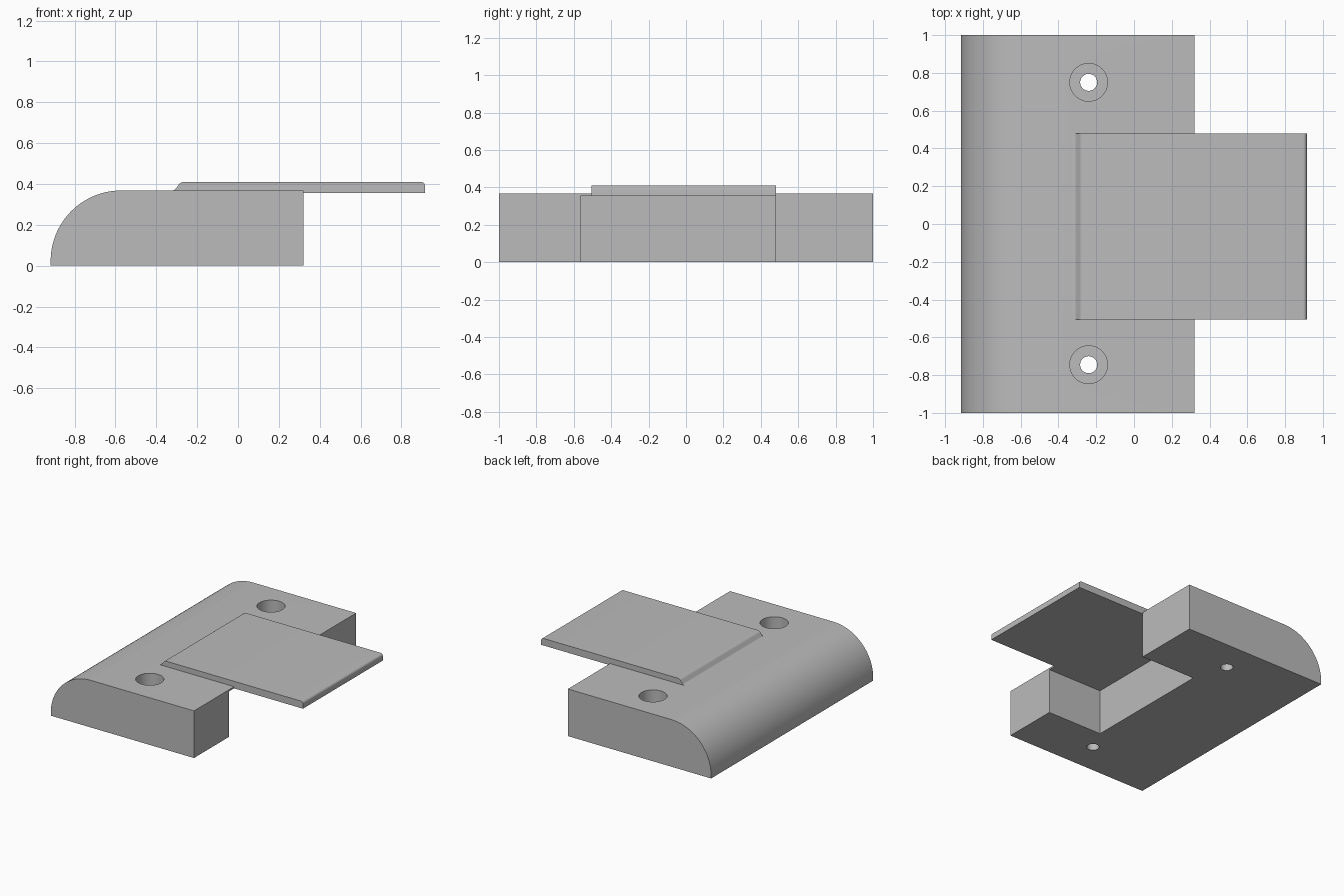
import bpy, bmesh
from math import sin, cos, pi, radians

cube = bpy.data.objects.get("Cube")
if cube:
    bpy.data.objects.remove(cube, do_unlink=True)

grey = bpy.data.materials.new("plain grey")
grey.use_nodes = True
GREY = (0.5, 0.5, 0.5, 1)
grey.diffuse_color = GREY
grey.node_tree.nodes["Principled BSDF"].inputs["Base Color"].default_value = GREY

BACK, EDGE, TIP = -0.917, 0.32, 0.915     # main x positions
TOP, UNDER, LID = 0.368, 0.355, 0.41      # main heights


def arc(cx, cz, r, start, end, steps):
    """Points on a circle in the xz plane, angles in degrees."""
    angles = [radians(start + (end - start) * i / steps) for i in range(steps + 1)]
    return [(cx + r * cos(a), cz + r * sin(a)) for a in angles]


def extrude(name, profile, y0, y1):
    """Solid made by sweeping an xz profile along y."""
    bm = bmesh.new()
    face = bm.faces.new([bm.verts.new((x, y0, z)) for x, z in profile])
    side = bmesh.ops.extrude_face_region(bm, geom=[face])
    verts = [v for v in side["geom"] if isinstance(v, bmesh.types.BMVert)]
    bmesh.ops.translate(bm, verts=verts, vec=(0, y1 - y0, 0))
    bmesh.ops.recalc_face_normals(bm, faces=bm.faces)
    mesh = bpy.data.meshes.new(name)
    bm.to_mesh(mesh)
    bm.free()
    mesh.materials.append(grey)
    obj = bpy.data.objects.new(name, mesh)
    bpy.context.collection.objects.link(obj)
    return obj


def cylinder(name, x, y, z0, z1, r):
    bpy.ops.mesh.primitive_cylinder_add(
        vertices=48, radius=r, depth=z1 - z0, location=(x, y, (z0 + z1) / 2))
    obj = bpy.context.object
    obj.name = name
    obj.data.materials.append(grey)
    return obj


def cut(target, cutter):
    """Subtract the cutter, then discard it."""
    mod = target.modifiers.new("cut", "BOOLEAN")
    mod.operation, mod.solver, mod.object = "DIFFERENCE", "EXACT", cutter
    cutter.hide_render = True
    activate(target)
    bpy.ops.object.modifier_apply(modifier=mod.name)
    bpy.data.objects.remove(cutter, do_unlink=True)


def activate(obj):
    bpy.ops.object.select_all(action="DESELECT")
    obj.select_set(True)
    bpy.context.view_layer.objects.active = obj


# Base block with its long rounded edge
R = 0.345
base = extrude("base_block",
               [(BACK, 0), (EDGE, 0), (EDGE, TOP)]
               + arc(BACK + R, TOP - R, R, 90, 180, 32), -1, 1)

# Pocket under the plate, leaving a thin ceiling
cut(base, extrude("pocket_cutter",
                  [(-0.155, -0.1), (0.5, -0.1), (0.5, UNDER), (-0.155, UNDER)],
                  -0.565, 0.478))

# Screw holes with wide flat-bottomed recesses
for y in (-0.745, 0.75):
    cut(base, cylinder("recess_cutter", -0.24, y, 0.17, 0.5, 0.1))
    cut(base, cylinder("hole_cutter", -0.24, y, -0.1, 0.3, 0.045))

# Overhanging plate: flared root, rounded outer lip
f, g, lip = 0.021, 0.03, 0.02
plate = extrude("strike_plate",
                [(EDGE, TOP), (EDGE, UNDER), (TIP, UNDER)]
                + arc(TIP - lip, LID - lip, lip, 0, 90, 8)
                + arc(-0.265, LID - g, g, 90, 155, 8)
                + arc(-0.322, TOP + f, f, -25, -90, 8), -0.505, 0.48)

for obj in (base, plate):
    activate(obj)
    bpy.ops.object.shade_smooth_by_angle(angle=radians(30))
